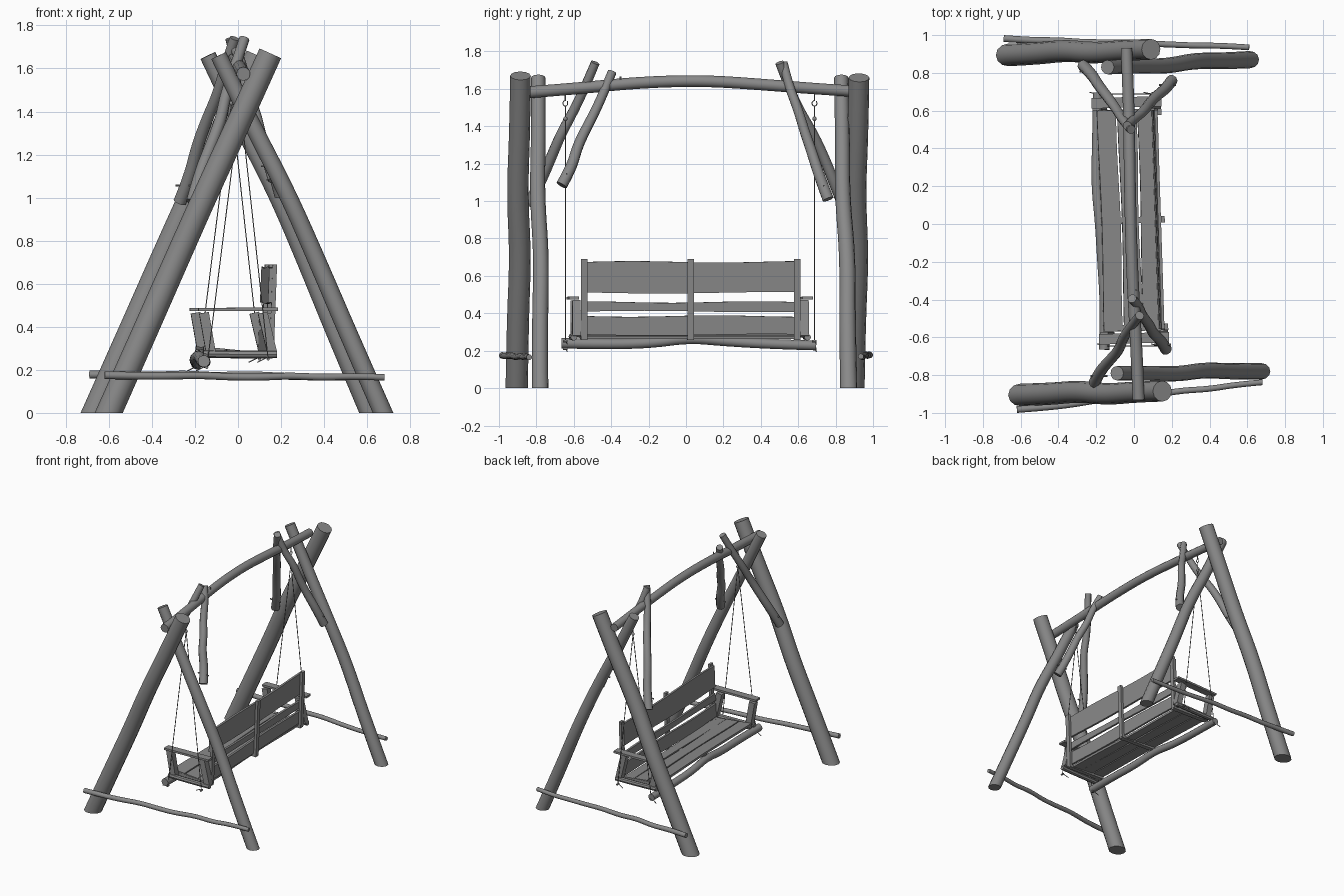
import bpy, bmesh, math, random
from mathutils import Vector, Matrix

if "Cube" in bpy.data.objects:
    bpy.data.objects.remove(bpy.data.objects["Cube"])

random.seed(4)
# the bench hangs slightly turned
BENCH = Matrix.Translation((-0.01, 0.02, 0)) @ Matrix.Rotation(0.032, 4, 'Z')

# weathered dark grey wood
WOOD = bpy.data.materials.new("weathered_wood")
WOOD.diffuse_color = (0.25, 0.25, 0.25, 1)
WOOD.use_nodes = True
WOOD.node_tree.nodes["Principled BSDF"].inputs["Base Color"].default_value = WOOD.diffuse_color


def finish(name, bm, mat=None):
    me = bpy.data.meshes.new(name)
    bmesh.ops.recalc_face_normals(bm, faces=bm.faces)
    if mat:
        bm.transform(mat)
    bm.to_mesh(me)
    bm.free()
    me.materials.clear()
    me.materials.append(WOOD)
    me.shade_smooth()
    me.set_sharp_from_angle(angle=math.radians(40))
    ob = bpy.data.objects.new(name, me)
    bpy.context.collection.objects.link(ob)
    return ob


def log(name, pts, r0, r1=None, res=4, clip=False, mat=None):
    """Round pole swept along a soft path, tapering from r0 to r1."""
    r1 = r1 or r0
    cu = bpy.data.curves.new(name, 'CURVE')
    cu.dimensions = '3D'
    cu.bevel_depth, cu.bevel_resolution, cu.use_fill_caps = 1.0, res, True
    sp = cu.splines.new('NURBS')
    sp.points.add(len(pts) - 1)
    for i, p in enumerate(pts):
        sp.points[i].co = (*p, 1)
        sp.points[i].radius = r0 + (r1 - r0) * i / (len(pts) - 1)
    sp.order_u = min(3, len(pts))
    sp.use_endpoint_u = True
    sp.resolution_u = 4
    tmp = bpy.data.objects.new(name + "_path", cu)
    bpy.context.collection.objects.link(tmp)
    me = bpy.data.meshes.new_from_object(tmp.evaluated_get(bpy.context.evaluated_depsgraph_get()))
    bm = bmesh.new()
    bm.from_mesh(me)
    bpy.data.objects.remove(tmp)
    bpy.data.curves.remove(cu)
    bpy.data.meshes.remove(me)
    bmesh.ops.remove_doubles(bm, verts=bm.verts, dist=1e-5)
    if clip:
        cut = bmesh.ops.bisect_plane(bm, geom=bm.verts[:] + bm.edges[:] + bm.faces[:],
                                     plane_co=(0, 0, 0), plane_no=(0, 0, 1), clear_inner=True)
        edges = [e for e in cut['geom_cut'] if isinstance(e, bmesh.types.BMEdge)]
        bmesh.ops.edgenet_fill(bm, edges=edges)
    return finish(name, bm, mat)


def rough(a, b, n, amp):
    """Path from a to b with small natural wobble."""
    a, b = Vector(a), Vector(b)
    pts = [a.lerp(b, i / n) for i in range(n + 1)]
    for p in pts[1:-1]:
        p += Vector([random.uniform(-amp, amp) for _ in range(3)])
    return pts


def plank(name, x, z, wdir, width, thick, y0, y1, wave=0.004, n=14):
    """Sawn board along y with a wavy edge; wdir is its width direction in xz."""
    w = Vector((wdir[0], 0, wdir[1])).normalized()
    t = Vector((-w.z, 0, w.x)) * thick / 2
    ph = random.uniform(0, 6)
    bm = bmesh.new()
    rings = []
    for i in range(n + 1):
        f = i / n
        c = Vector((x, y0 + (y1 - y0) * f, z))
        hi = w * (width / 2 + wave * math.sin(ph + 8 * f))
        lo = w * (width / 2 + wave * math.sin(2 * ph + 6 * f))
        rings.append([bm.verts.new(p) for p in (c + hi + t, c + hi - t, c - lo - t, c - lo + t)])
    for a, b in zip(rings, rings[1:]):
        for k in range(4):
            bm.faces.new((a[k], a[(k + 1) % 4], b[(k + 1) % 4], b[k]))
    bm.faces.new(rings[0])
    bm.faces.new(rings[-1])
    return finish(name, bm, BENCH)


def box(name, a, b, sy, sx):
    """Square bar between two points, in bench space."""
    a, b = Vector(a), Vector(b)
    d = b - a
    bm = bmesh.new()
    bmesh.ops.create_cube(bm, size=1)
    rot = Matrix.Rotation(math.atan2(d.x, d.z), 4, 'Y')
    m = Matrix.Translation((a + b) / 2) @ rot @ Matrix.Diagonal((sx, sy, d.length, 1))
    return finish(name, bm, BENCH @ m)


# A-frame legs
legs = [
    ("front_thick_leg", (-0.60, -0.905), (0.15, -0.885, 1.67), 0.060, 0.055, -0.005),
    ("front_thin_leg", (0.672, -0.78), (-0.09, -0.79, 1.66), 0.044, 0.038, 0.02),
    ("back_thick_leg", (-0.665, 0.895), (0.09, 0.925, 1.66), 0.060, 0.055, -0.01),
    ("back_thin_leg", (0.61, 0.87), (-0.14, 0.83, 1.66), 0.046, 0.038, 0.025),
]
for name, base, top, r0, r1, bow in legs:
    b, t = Vector((*base, 0)), Vector(top)
    pts = [b.lerp(t, f) for f in (-0.06, 0.2, 0.42, 0.62, 0.82, 1)]
    for p, k in zip(pts, (0, 0.4, 1, 1.3, 0.3, 0)):
        p.x += bow * k
    pts[2].y += 0.012
    pts[3].y -= 0.01
    log(name, pts, r0, r1, clip=True)

# bowed top beam
log("top_beam", [(0.025, -0.93, 1.575), (0.01, -0.6, 1.60), (-0.01, -0.25, 1.635), (-0.02, 0.1, 1.645),
                 (-0.025, 0.45, 1.62), (-0.03, 0.7, 1.60), (-0.04, 0.93, 1.585)], 0.032, 0.03)

# low ties between the legs
log("front_tie", rough((-0.62, -0.982, 0.175), (0.68, -0.838, 0.165), 9, 0.007), 0.018, 0.015)
log("back_tie", rough((-0.69, 0.982, 0.178), (0.61, 0.935, 0.17), 9, 0.007), 0.018, 0.015)

# diagonal braces
braces = [
    ("front_left", (-0.21, -0.84, 0.98), (0.03, -0.485, 1.74)),
    ("front_right", (0.17, -0.665, 1.085), (-0.01, -0.395, 1.69)),
    ("back_left", (-0.27, 0.84, 0.98), (-0.015, 0.50, 1.74)),
    ("back_right", (0.20, 0.76, 1.01), (-0.035, 0.52, 1.74)),
]
for name, a, b in braces:
    log(name + "_brace", rough(a, b, 6, 0.010), 0.031, 0.024, res=3)
    # bolt through the lower end of the brace
    p = Vector(a).lerp(Vector(b), 0.1)
    log(name + "_bolt", [p - Vector((0.045, 0, 0)), p + Vector((0.045, 0, 0))], 0.005, res=1)
log("beam_bolt", [(0.01, -0.35, 1.60), (0.01, -0.35, 1.665)], 0.005, res=1)

# seat slats, sloping back
for i, (x, w) in enumerate(((-0.115, 0.10), (-0.01, 0.095), (0.085, 0.08))):
    plank(f"seat_slat_{i}", x, 0.293 - 0.1 * (x + 0.1), (1, -0.1), w, 0.016, -0.585, 0.585)

# backrest boards
for i, (z0, z1) in enumerate(((0.285, 0.385), (0.41, 0.46), (0.51, 0.675))):
    zc = (z0 + z1) / 2
    plank(f"back_board_{i}", 0.118 + 0.04 * zc, zc, (0.04, 1), z1 - z0, 0.016, -0.58, 0.58)

# backrest posts with bearers under the seat
for y in (-0.57, 0, 0.57):
    box("back_post", (0.147, y, 0.265), (0.163, y, 0.69), 0.034, 0.02)
    box("seat_bearer", (-0.17, y, 0.285), (0.155, y, 0.267), 0.034, 0.022)

# arms at both ends
for s in (-1, 1):
    y = s * 0.625
    box("front_arm_post", (-0.135, y - s * 0.015, 0.275), (-0.168, y - s * 0.015, 0.465), 0.045, 0.045)
    box("rear_arm_post", (0.150, y - s * 0.015, 0.275), (0.105, y - s * 0.015, 0.465), 0.045, 0.045)
    box("armrest", (-0.195, y, 0.480), (0.175, y, 0.482), 0.055, 0.015)
    log("end_bearer", [(-0.17, y, 0.275), (0, y, 0.27), (0.17, y, 0.272)], 0.018, res=2, mat=BENCH)

# crooked log under the front edge of the seat
log("front_seat_log", [(-0.17, -0.68, 0.24), (-0.155, -0.45, 0.235), (-0.165, -0.2, 0.24), (-0.17, 0, 0.268),
                       (-0.185, 0.2, 0.25), (-0.17, 0.45, 0.235), (-0.16, 0.68, 0.228)],
    0.028, 0.026, mat=BENCH)

# ropes and hanging hooks
for y, xb in ((-0.645, 0.01), (0.687, -0.03)):
    for dx, zb in ((-0.155, 0.21), (0.13, 0.25)):
        log("rope", [(xb, y, 1.44), (xb + dx, y, zb)], 0.0027, res=1)
        log("rope_tail", [(xb + dx, y, zb + 0.01), (xb + dx - 0.05, y + 0.01, zb - 0.015)], 0.0027, res=1)
        log("rope_knot", [(xb + dx, y - 0.012, zb), (xb + dx, y + 0.012, zb)], 0.007, res=1)
    log("hanger_bolt", [(xb, y, 1.535), (xb, y, 1.60)], 0.004, res=1)
    ring = [(xb, y + 0.014 * math.cos(a), 1.523 + 0.016 * math.sin(a))
            for a in [math.pi / 2 + i * math.pi / 4 for i in range(8)]]
    log("hook", ring, 0.003, res=1)
    log("hook_shank", [(xb, y, 1.51), (xb, y, 1.43)], 0.0027, res=1)
    bm = bmesh.new()
    bmesh.ops.create_uvsphere(bm, u_segments=10, v_segments=6, radius=0.012)
    finish("rope_thimble", bm, Matrix.Translation((xb, y, 1.44)))
